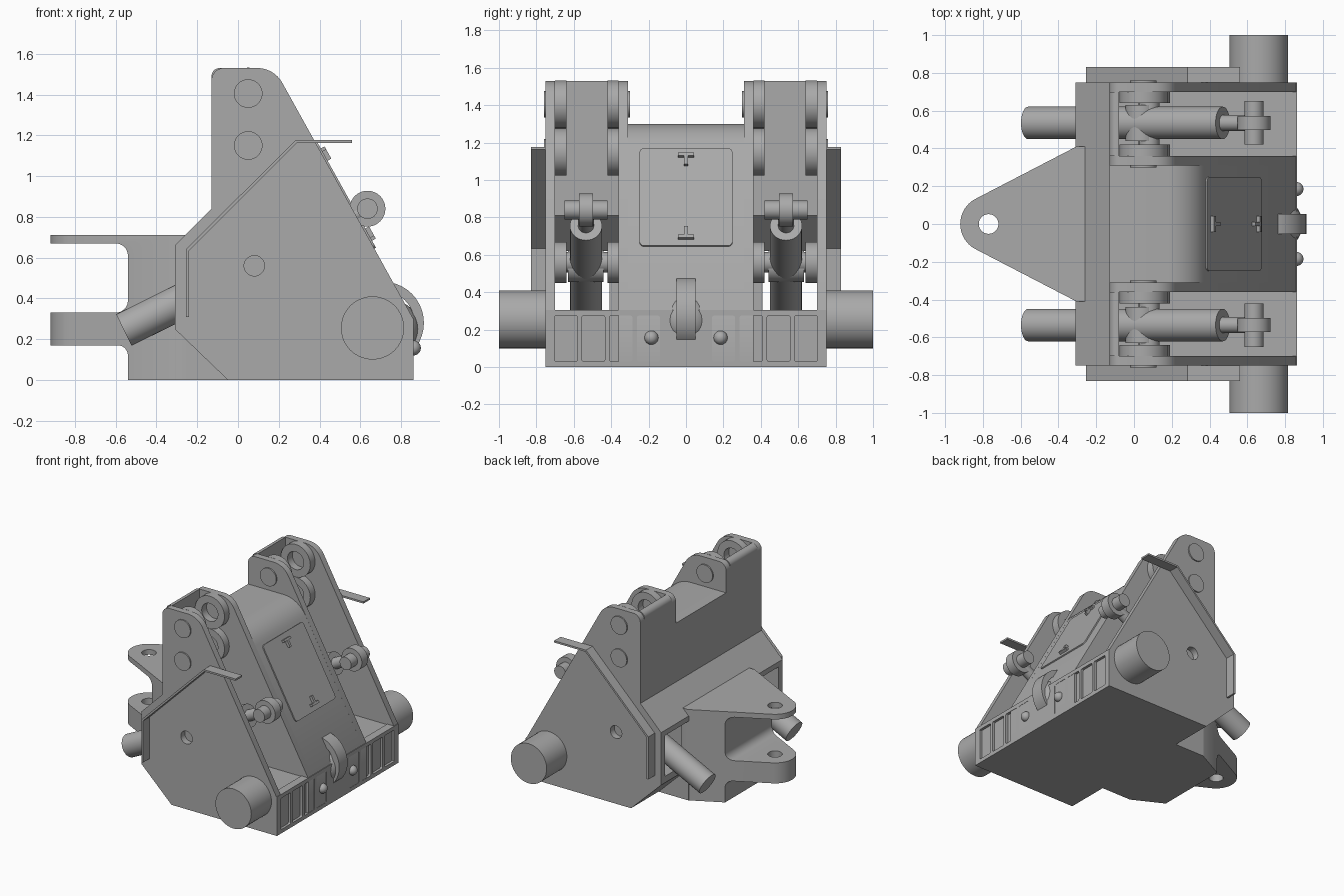
import bpy, bmesh
from math import pi, sin, cos, tan
from mathutils import Vector, Matrix

cube = bpy.data.objects.get("Cube")
if cube:
    bpy.data.objects.remove(cube)

grey = bpy.data.materials.new("cast_grey")
grey.use_nodes = True
GREY = (0.4, 0.4, 0.4, 1)
grey.diffuse_color = GREY
grey.node_tree.nodes["Principled BSDF"].inputs["Base Color"].default_value = GREY

MAPS = {"x": lambda a, b, t: (t, a, b),
        "y": lambda a, b, t: (a, t, b),
        "z": lambda a, b, t: (a, b, t)}


def finish(name, bm):
    bmesh.ops.recalc_face_normals(bm, faces=bm.faces[:])
    mesh = bpy.data.meshes.new(name)
    bm.to_mesh(mesh)
    bm.free()
    obj = bpy.data.objects.new(name, mesh)
    bpy.context.collection.objects.link(obj)
    mesh.materials.append(grey)
    return obj


def fillet(points, steps=8):
    """Turn (a, b, radius) corners into a rounded outline."""
    out = []
    for i, p in enumerate(points):
        c = Vector(p[:2])
        if len(p) < 3:
            out.append(c)
            continue
        u = (Vector(points[i - 1][:2]) - c).normalized()
        v = (Vector(points[(i + 1) % len(points)][:2]) - c).normalized()
        half = u.angle(v) / 2
        centre = c + (u + v).normalized() * p[2] / sin(half)
        start = c + u * p[2] / tan(half) - centre
        end = c + v * p[2] / tan(half) - centre
        sweep = start.angle_signed(end)
        for k in range(steps + 1):
            out.append(centre + Matrix.Rotation(-sweep * k / steps, 2) @ start)
    return out


def prism(name, points, lo, hi, axis="y"):
    bm = bmesh.new()
    face = bm.faces.new([bm.verts.new(MAPS[axis](a, b, lo)) for a, b in fillet(points)])
    grown = bmesh.ops.extrude_face_region(bm, geom=[face])["geom"]
    moved = [g for g in grown if isinstance(g, bmesh.types.BMVert)]
    bmesh.ops.translate(bm, verts=moved, vec=MAPS[axis](0, 0, hi - lo))
    return finish(name, bm)


def rod(name, start, end, radius, sides=40):
    start, end = Vector(start), Vector(end)
    bm = bmesh.new()
    turn = (end - start).to_track_quat("Z", "Y").to_matrix().to_4x4()
    bmesh.ops.create_cone(bm, cap_ends=True, segments=sides, radius1=radius, radius2=radius,
                          depth=(end - start).length,
                          matrix=Matrix.Translation((start + end) / 2) @ turn)
    return finish(name, bm)


def y_rod(name, x, z, radius, lo, hi):
    return rod(name, (x, lo, z), (x, hi, z), radius)


def box(name, lo, hi):
    return prism(name, [(lo[0], lo[1]), (hi[0], lo[1]), (hi[0], hi[1]), (lo[0], hi[1])],
                 lo[2], hi[2], "z")


def ball(name, centre, radius):
    bm = bmesh.new()
    bmesh.ops.create_uvsphere(bm, u_segments=32, v_segments=16, radius=radius,
                              matrix=Matrix.Translation(centre))
    return finish(name, bm)


def boolean(target, tool, operation="DIFFERENCE"):
    mod = target.modifiers.new("cut", "BOOLEAN")
    mod.object, mod.operation, mod.solver = tool, operation, "EXACT"
    bpy.context.view_layer.objects.active = target
    bpy.ops.object.modifier_apply(modifier=mod.name)
    bpy.data.objects.remove(tool)


# Side silhouette shared by the outer and inner plates
LOWER = [(-0.13, 0.84), (-0.31, 0.66), (-0.31, 0.25), (-0.05, 0), (0.86, 0), (0.86, 0.3)]
PLATE = LOWER + [(0.177, 1.53, 0.14), (-0.13, 1.53, 0.06)]
HULL = LOWER + [(0.304, 1.3, 0.22), (-0.13, 1.3)]
prism("centre_hull", HULL, -0.32, 0.32)

# Parts repeated on both sides
for s, side in ((1, "left"), (-1, "right")):
    outer = prism(side + "_outer_plate", PLATE, s * 0.70, s * 0.75)
    boolean(outer, y_rod("cutter", 0.08, 0.56, 0.05, s * 0.6, s * 0.8))
    prism(side + "_inner_plate", PLATE, s * 0.31, s * 0.36)
    prism(side + "_floor", [(-0.31, 0.3), (-0.31, 0.25), (-0.05, 0), (0.84, 0), (0.84, 0.3)],
          s * 0.36, s * 0.70)
    prism(side + "_back_wall", [(-0.13, 1.53, 0.04), (-0.13, 0.84), (-0.31, 0.66), (-0.31, 0.62),
                                (-0.27, 0.62), (-0.08, 0.81), (-0.08, 1.53)], s * 0.36, s * 0.70)
    y_rod(side + "_side_trunnion", 0.66, 0.255, 0.155, s * 0.74, s)
    prism(side + "_fender", [(-0.255, 0.31), (-0.24, 0.31), (-0.24, 0.635), (0.29, 1.163),
                             (0.56, 1.163), (0.56, 1.177), (0.284, 1.177), (-0.255, 0.642)],
          s * 0.75, s * 0.83)

    # Lifting ear bosses and pin caps
    for lo, hi in ((0.64, 0.70), (0.36, 0.42)):
        for z in (1.15, 1.405):
            boss = y_rod(side + "_ear_boss", 0.05, z, 0.127, s * lo, s * hi)
            boolean(boss, y_rod("cutter", 0.05, z, 0.07, s * (lo - 0.1), s * (hi + 0.1)))
        y_rod(side + "_pivot_boss", 0.08, 0.56, 0.11, s * lo, s * hi)
    for z in (1.15, 1.405):
        y_rod(side + "_outer_pin_cap", 0.05, z, 0.07, s * 0.74, s * 0.76)
        y_rod(side + "_inner_pin_cap", 0.05, z, 0.07, s * 0.30, s * 0.32)

    # Tilted hydraulic cylinder with its pivot and rod eye
    y = s * 0.535
    rod(side + "_cylinder", (-0.56, y, 0.245), (0.47, y, 0.755), 0.086)
    rod(side + "_piston_rod", (0.45, y, 0.745), (0.62, y, 0.83), 0.042)
    y_rod(side + "_pivot_pin", 0.08, 0.56, 0.055, s * 0.37, s * 0.69)
    y_rod(side + "_pivot_collar", 0.04, 0.54, 0.085, s * 0.44, s * 0.63)
    y_rod(side + "_rod_eye", 0.635, 0.84, 0.088, s * 0.498, s * 0.572)
    y_rod(side + "_eye_pin", 0.635, 0.84, 0.05, s * 0.42, s * 0.65)
    ball(side + "_hook_bolt", (0.86, s * 0.185, 0.157), 0.037)

# Front bumper with a row of shallow recesses
bumper = box("bumper", (0.80, -0.75, 0), (0.862, 0.75, 0.305))
for i in range(4):
    for s in (1, -1):
        a = 0.14 + 0.147 * i
        tray = prism("cutter", [(s * a, 0.03, 0.01), (s * (a + 0.122), 0.03, 0.01),
                                (s * (a + 0.122), 0.275, 0.01), (s * a, 0.275, 0.01)],
                     0.842, 0.9, "x")
        boolean(bumper, tray)

# Tow hook ring and domed pad behind it
hook = y_rod("tow_hook", 0.71, 0.28, 0.202, -0.052, 0.052)
boolean(hook, y_rod("cutter", 0.71, 0.28, 0.155, -0.2, 0.2))
ball("hook_pad", (0.75, 0, 0.25), 0.142)

# Drawbar tongue: side profile trimmed by the plan outline
tongue = prism("drawbar_tongue", [(-0.92, 0.71), (-0.92, 0.67), (-0.54, 0.67, 0.06),
                                  (-0.54, 0.33, 0.06), (-0.92, 0.33), (-0.92, 0.17),
                                  (-0.54, 0.17, 0.05), (-0.54, 0), (-0.25, 0), (-0.25, 0.71)],
               -0.6, 0.6)
tip = [(-0.77 + 0.15 * cos(t), 0.15 * sin(t))
       for t in [pi * (0.64 + 0.72 * k / 20) for k in range(21)]]
plan = prism("cutter", tip + [(-0.305, -0.41), (-0.2, -0.41), (-0.2, 0.41), (-0.305, 0.41)],
             -0.1, 0.9, "z")
boolean(tongue, plan, "INTERSECT")
boolean(tongue, rod("cutter", (-0.77, 0, -0.1), (-0.77, 0, 0.9), 0.052))
box("tongue_root", (-0.31, -0.41, 0), (0, 0.41, 0.3))

# Access cover and latches laid on the sloped face
slope = Vector((-0.486, 0, 0.874))
normal = Vector((0.874, 0, 0.486))
frame = Matrix((Vector((0, 1, 0)), slope, normal)).transposed().to_4x4()
frame.translation = Vector((0.524, 0, 0.905))
w, h = 0.248, 0.298
items = [prism("access_cover", [(-w, -h, 0.025), (w, -h, 0.025), (w, h, 0.025), (-w, h, 0.025)],
               -0.01, 0.009, "z")]
for s in (1, -1):
    items.append(box("latch_bar", (-0.042, s * 0.25 - 0.009, 0), (0.042, s * 0.25 + 0.009, 0.03)))
    items.append(box("latch_stem", (-0.01, s * 0.218 - 0.028, 0), (0.01, s * 0.218 + 0.028, 0.03)))
for item in items:
    item.data.transform(frame)

# Smooth shading with crisp edges
bpy.ops.object.select_all(action="DESELECT")
for obj in bpy.context.scene.objects:
    if obj.type == "MESH":
        obj.select_set(True)
        bpy.context.view_layer.objects.active = obj
bpy.ops.object.shade_smooth_by_angle(angle=0.6)
